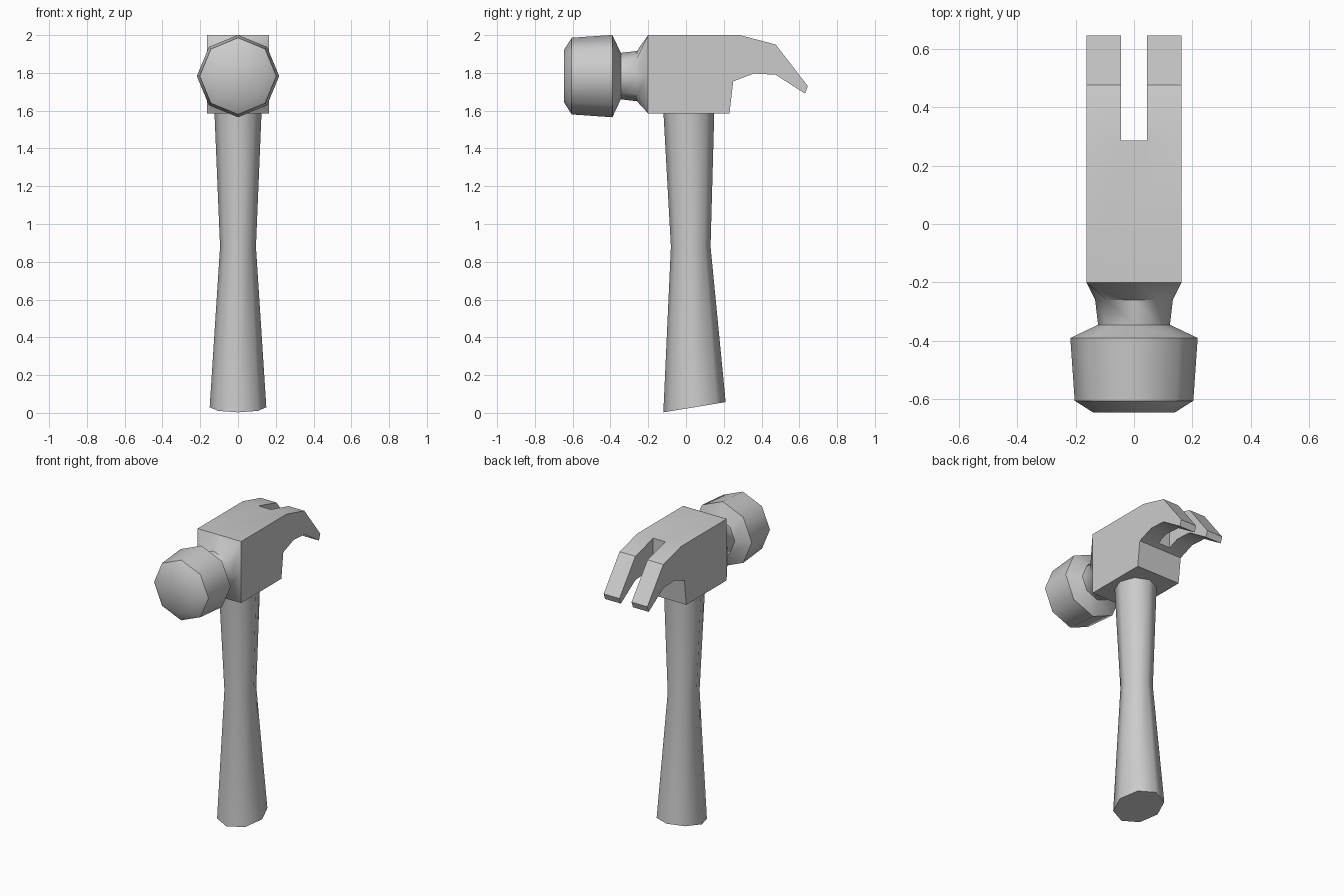
import bpy, bmesh
from math import sin, cos, pi, radians, copysign

if "Cube" in bpy.data.objects:
    bpy.data.objects.remove(bpy.data.objects["Cube"])


def finish(name, bm, angle=40):
    bmesh.ops.recalc_face_normals(bm, faces=bm.faces)
    me = bpy.data.meshes.new(name)
    bm.to_mesh(me)
    bm.free()
    ob = bpy.data.objects.new(name, me)
    bpy.context.collection.objects.link(ob)
    smooth(ob, angle)
    return ob


def smooth(ob, angle):
    bpy.ops.object.select_all(action='DESELECT')
    ob.select_set(True)
    bpy.context.view_layer.objects.active = ob
    bpy.ops.object.shade_smooth_by_angle(angle=radians(angle))


def loft(name, rings, angle=50):
    bm = bmesh.new()
    loops = [[bm.verts.new(p) for p in r] for r in rings]
    for a, b in zip(loops, loops[1:]):
        n = len(a)
        for i in range(n):
            j = (i + 1) % n
            bm.faces.new((a[i], a[j], b[j], b[i]))
    bm.faces.new(loops[0])
    bm.faces.new(loops[-1])
    return finish(name, bm, angle)


def prism(name, profile, half):
    # extrude a side (y, z) profile across x
    bm = bmesh.new()
    face = bm.faces.new([bm.verts.new((-half, y, z)) for y, z in profile])
    ext = bmesh.ops.extrude_face_region(bm, geom=[face])
    verts = [v for v in ext['geom'] if isinstance(v, bmesh.types.BMVert)]
    bmesh.ops.translate(bm, verts=verts, vec=(2 * half, 0, 0))
    return finish(name, bm, 30)


ANG = [i * pi / 4 for i in range(8)]

# handle: octagonal, waisted, with a slanted butt
sections = [(0.03, 0.15, 0.045, 0.165, 0.165),
            (0.88, 0.095, 0.025, 0.105, 0),
            (1.60, 0.125, 0.015, 0.135, 0)]
loft("handle", [[(rx * cos(a), cy + ry * sin(a), z + slope * ry * sin(a)) for a in ANG]
                for z, rx, cy, ry, slope in sections])

# striking head and neck, flaring from octagon to the rectangular block
ZC = 1.783
rings = [[(r * cos(a), y, ZC + r * sin(a)) for a in ANG]
         for y, r in [(-0.645, 0.14), (-0.605, 0.203), (-0.39, 0.218),
                      (-0.345, 0.123), (-0.26, 0.133)]]


def edge(v):
    return 0 if abs(v) < 0.1 else copysign(1, v)


rings.append([(0.163 * edge(cos(a)), -0.2, 1.793 + 0.208 * edge(sin(a))) for a in ANG])
loft("striking_head", rings)

# block with curved claw
block = prism("claw_block", [(-0.2, 2.0), (0.285, 2.0), (0.475, 1.95), (0.645, 1.73),
                             (0.63, 1.69), (0.475, 1.79), (0.36, 1.797),
                             (0.25, 1.755), (0.23, 1.585), (-0.2, 1.585)], 0.163)

# nail slot
cutter = prism("slot_cutter", [(0.285, 2.2), (0.8, 2.2), (0.8, 1.4), (0.285, 1.4)], 0.045)
cutter.hide_render = True
cutter.hide_set(True)
mod = block.modifiers.new("slot", 'BOOLEAN')
mod.operation = 'DIFFERENCE'
mod.solver = 'EXACT'
mod.object = cutter
bpy.ops.object.select_all(action='DESELECT')
bpy.context.view_layer.objects.active = block
block.select_set(True)
bpy.ops.object.modifier_apply(modifier="slot")
bpy.data.objects.remove(cutter)
smooth(block, 30)
